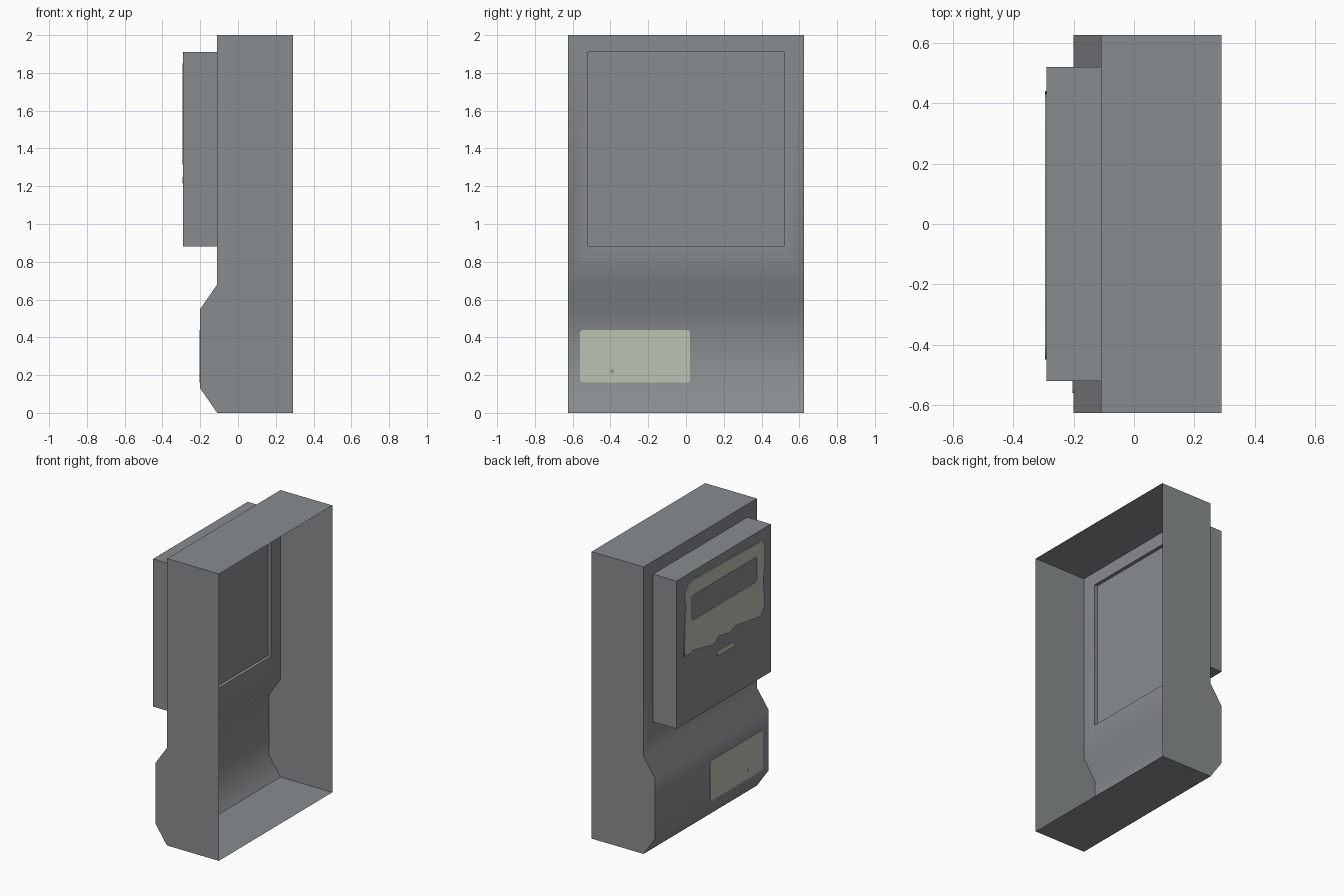
import bpy, bmesh, math
from mathutils import Matrix

if "Cube" in bpy.data.objects:
    bpy.data.objects.remove(bpy.data.objects["Cube"], do_unlink=True)


def material(name, rgb):
    m = bpy.data.materials.new(name)
    m.use_nodes = True
    m.diffuse_color = (*rgb, 1)
    m.node_tree.nodes["Principled BSDF"].inputs["Base Color"].default_value = (*rgb, 1)
    return m


GREY = material("cool grey", (0.25, 0.265, 0.275))
PALE = material("pale green", (0.49, 0.55, 0.45))

HALF = 0.625                      # half width of the casing
WALL, FACE, FLOOR = -0.11, -0.29, -0.133


def mesh_object(name, bm, mat):
    me = bpy.data.meshes.new(name)
    bm.to_mesh(me)
    bm.free()
    me.materials.append(mat)
    ob = bpy.data.objects.new(name, me)
    bpy.context.collection.objects.link(ob)
    return ob


def activate(ob):
    bpy.ops.object.select_all(action="DESELECT")
    ob.select_set(True)
    bpy.context.view_layer.objects.active = ob


# Casing: side profile swept across the width, left open on one side
bm = bmesh.new()
profile = [(0.29, 0), (WALL, 0), (-0.2, 0.13), (-0.2, 0.55),
           (WALL, 0.68), (WALL, 2), (0.29, 2)]
ends = [[bm.verts.new((x, y, z)) for x, z in profile] for y in (-HALF, HALF)]
for end in ends:
    bm.faces.new(end)
strip = [bm.faces.new((ends[0][i], ends[0][i + 1], ends[1][i + 1], ends[1][i]))
         for i in range(len(profile) - 1)]
bmesh.ops.recalc_face_normals(bm, faces=bm.faces)

# Raised upper housing: inset the wall and push the inner face outward
upper = strip[4]
bmesh.ops.inset_region(bm, faces=[upper], thickness=0.1)
for v in upper.verts:
    v.co.y = math.copysign(0.52, v.co.y)
    v.co.z = 1.91 if v.co.z > 1.3 else 0.88
out = bmesh.ops.extrude_face_region(bm, geom=[upper])["geom"]
for v in out:
    if isinstance(v, bmesh.types.BMVert):
        v.co.x = FACE
if upper.is_valid:
    bmesh.ops.delete(bm, geom=[upper], context="FACES_ONLY")
bmesh.ops.recalc_face_normals(bm, faces=bm.faces)
casing = mesh_object("casing", bm, GREY)
activate(casing)
bpy.ops.object.shade_smooth_by_angle(angle=math.radians(40))

# Shallow panel closing the housing from the inside
bm = bmesh.new()
bm.faces.new([bm.verts.new((FLOOR, y, z)) for y, z in
              ((-0.52, 0.88), (0.52, 0.88), (0.52, 1.91), (-0.52, 1.91))])
mesh_object("inner_panel", bm, GREY)


def rounded(y0, y1, z0, z1, r, steps=4):
    pts = []
    corners = [(y1 - r, z1 - r), (y0 + r, z1 - r), (y0 + r, z0 + r), (y1 - r, z0 + r)]
    for k, (cy, cz) in enumerate(corners):
        for s in range(steps + 1):
            a = (k + s / steps) * math.pi / 2
            pts.append((cy + r * math.cos(a), cz + r * math.sin(a)))
    return pts


def plate(name, x, loops):
    """Thin filled plate in the y-z plane; inner loops become holes."""
    cu = bpy.data.curves.new(name, "CURVE")
    cu.dimensions = "2D"
    cu.fill_mode = "BOTH"
    cu.extrude = 0.003
    for pts in loops:
        sp = cu.splines.new("POLY")
        sp.points.add(len(pts) - 1)
        for p, (y, z) in zip(sp.points, pts):
            p.co = (y, z, 0, 1)
        sp.use_cyclic_u = True
    cu.materials.append(PALE)
    ob = bpy.data.objects.new(name, cu)
    bpy.context.collection.objects.link(ob)
    ob.matrix_world = Matrix(((0, 0, 1, x), (1, 0, 0, 0), (0, 1, 0, 0), (0, 0, 0, 1)))
    activate(ob)
    bpy.ops.object.convert(target="MESH")


# Painted surround with a window, and the small slot mark below it
surround = [(0.44, 1.355), (0.38, 1.35), (0.33, 1.36), (0.13, 1.315), (0.09, 1.325),
            (0.06, 1.35), (-0.07, 1.33), (-0.12, 1.355), (-0.18, 1.345),
            (-0.38, 1.315), (-0.42, 1.33), (-0.448, 1.385), (-0.43, 1.56),
            (-0.448, 1.64), (-0.448, 1.79), (-0.43, 1.82), (-0.39, 1.835),
            (0.33, 1.85), (0.39, 1.835), (0.43, 1.79), (0.42, 1.69), (0.43, 1.56)]
plate("window_surround", FACE - 0.002,
      [surround, rounded(-0.36, 0.355, 1.57, 1.745, 0.02)])
plate("slot_mark", FACE - 0.002, [rounded(-0.12, 0.075, 1.215, 1.25, 0.017)])

# Lower label, seen on both sides of the thin wall
plate("lower_label", -0.2,
      [rounded(-0.56, 0.02, 0.16, 0.44, 0.015), rounded(-0.4, -0.38, 0.21, 0.23, 0.009)])
